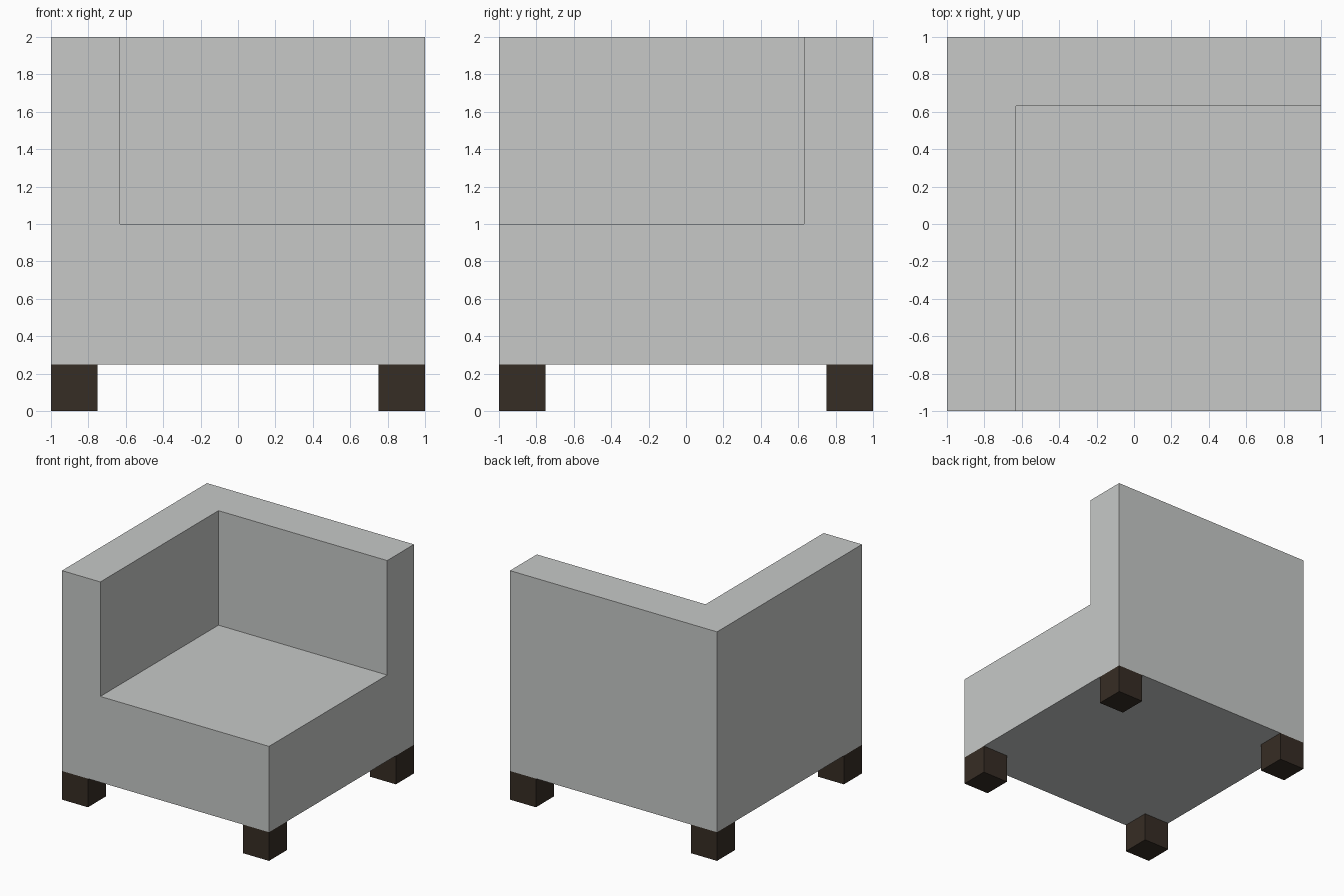
import bpy
import bmesh
from mathutils import Matrix, Vector

if "Cube" in bpy.data.objects:
    bpy.data.objects.remove(bpy.data.objects["Cube"], do_unlink=True)

HALF = 1.0        # half the footprint
LEG = 0.25        # leg cube size
SEAT = 1.0        # seat height
TOP = 2.0         # backrest height
INNER = 0.63      # inner face of the backrests


def material(name, color):
    mat = bpy.data.materials.new(name)
    mat.use_nodes = True
    mat.diffuse_color = (*color, 1)
    mat.node_tree.nodes["Principled BSDF"].inputs["Base Color"].default_value = (*color, 1)
    return mat


def add_box(bm, low, high):
    low, high = Vector(low), Vector(high)
    matrix = Matrix.Translation((low + high) / 2) @ Matrix.Diagonal((*(high - low), 1))
    bmesh.ops.create_cube(bm, size=1, matrix=matrix)


def finish(bm, name, mat):
    bmesh.ops.recalc_face_normals(bm, faces=bm.faces)
    mesh = bpy.data.meshes.new(name)
    bm.to_mesh(mesh)
    bm.free()
    mesh.materials.append(mat)
    obj = bpy.data.objects.new(name, mesh)
    bpy.context.collection.objects.link(obj)
    return obj


fabric = material("light grey fabric", (0.571, 0.584, 0.576))
wood = material("dark brown wood", (0.037, 0.026, 0.018))

# Upholstered body: a seat block with an L of its top face raised as backrests
bm = bmesh.new()
add_box(bm, (-HALF, -HALF, LEG), (HALF, HALF, SEAT))
for point, normal in (((-INNER, 0, 0), (1, 0, 0)), ((0, INNER, 0), (0, 1, 0))):
    bmesh.ops.bisect_plane(bm, geom=bm.verts[:] + bm.edges[:] + bm.faces[:],
                           plane_co=point, plane_no=normal)
bm.normal_update()
raised = []
for face in bm.faces:
    center = face.calc_center_median()
    if face.normal.z > 0.9 and (center.x < -INNER or center.y > INNER):
        raised.append(face)
result = bmesh.ops.extrude_face_region(bm, geom=raised)
bmesh.ops.delete(bm, geom=[f for f in raised if f.is_valid], context='FACES_ONLY')
for vert in result["geom"]:
    if isinstance(vert, bmesh.types.BMVert):
        vert.co.z = TOP
bmesh.ops.recalc_face_normals(bm, faces=bm.faces)
bmesh.ops.dissolve_limit(bm, angle_limit=0.01, verts=bm.verts, edges=bm.edges)
finish(bm, "corner_seat_body", fabric)

# Four cube legs flush with the corners
for y_name, sy in (("front", -1), ("back", 1)):
    for x_name, sx in (("right", -1), ("left", 1)):
        bm = bmesh.new()
        add_box(bm, (-LEG / 2, -LEG / 2, 0), (LEG / 2, LEG / 2, LEG))
        leg = finish(bm, f"{y_name}_{x_name}_leg", wood)
        leg.location = (sx * (HALF - LEG / 2), sy * (HALF - LEG / 2), 0)
